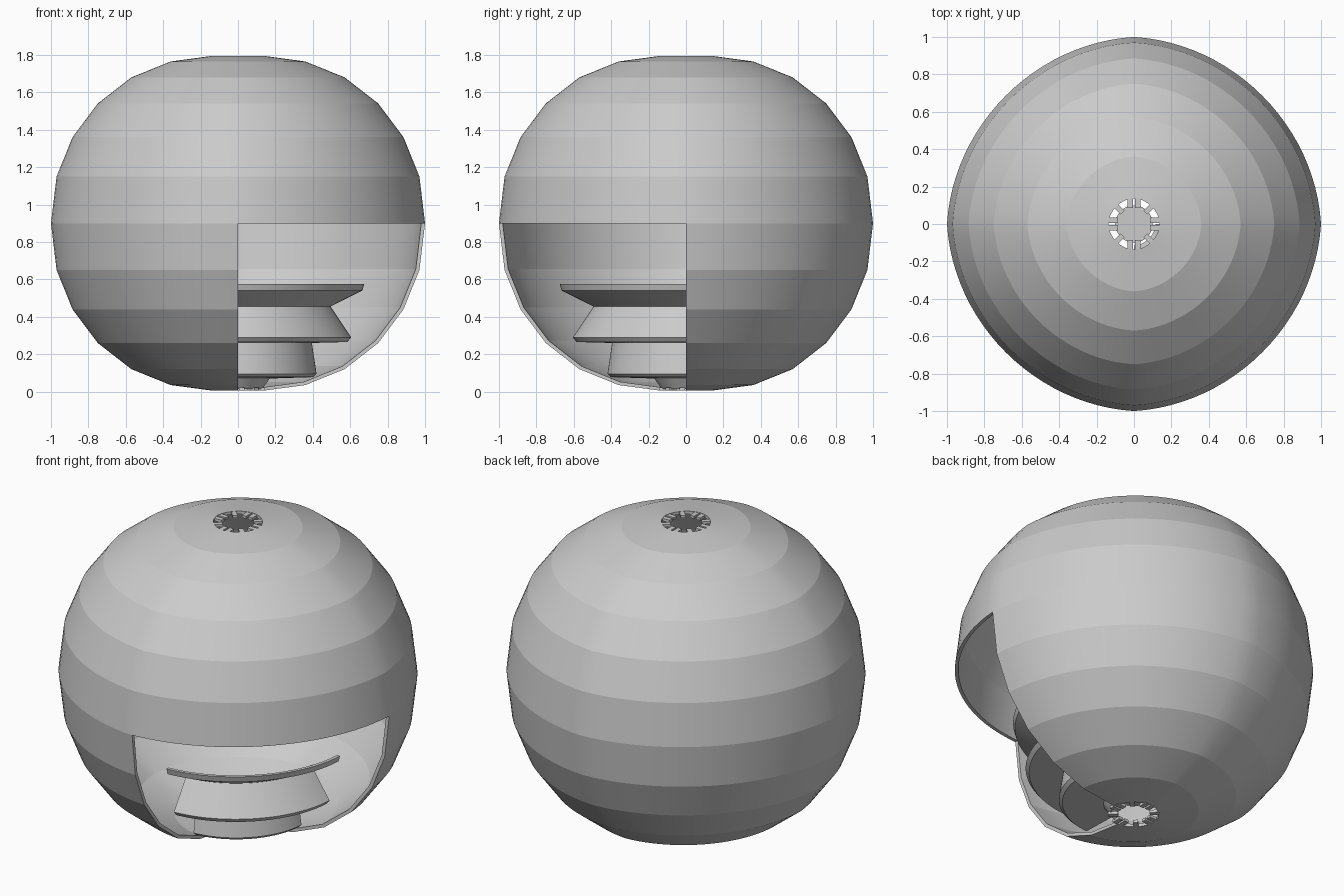
import bpy, bmesh, math

if "Cube" in bpy.data.objects:
    bpy.data.objects.remove(bpy.data.objects["Cube"])

gray = bpy.data.materials.new("plain gray")
gray.use_nodes = True
COLOR = (0.6, 0.6, 0.6, 1)
gray.diffuse_color = COLOR
gray.node_tree.nodes["Principled BSDF"].inputs["Base Color"].default_value = COLOR


def finish(name, bm):
    bmesh.ops.recalc_face_normals(bm, faces=bm.faces)
    mesh = bpy.data.meshes.new(name)
    bm.to_mesh(mesh)
    bm.free()
    mesh.materials.append(gray)
    obj = bpy.data.objects.new(name, mesh)
    bpy.context.collection.objects.link(obj)
    return obj


def revolve(name, loop, start, sweep, steps):
    """Turn a closed (radius, height) loop about z, with a soft ridge on each axis."""
    bm = bmesh.new()
    full = sweep == 360
    rings = []
    for i in range(steps if full else steps + 1):
        a = math.radians(start + sweep * i / steps)
        pinch = 1 - 0.03 * abs(math.sin(2 * a))
        rings.append([bm.verts.new((r * pinch * math.cos(a), r * pinch * math.sin(a), z))
                      for r, z in loop])
    n = len(loop)
    for i in range(steps):
        a, b = rings[i], rings[(i + 1) % len(rings)]
        for j in range(n):
            k = (j + 1) % n
            bm.faces.new((a[j], b[j], b[k], a[k])).smooth = True
    if not full:
        bm.faces.new(rings[0])
        bm.faces.new(rings[-1])
    # keep the horizontal bands crisp
    for ring in rings:
        for v in ring:
            for e in v.link_edges:
                if abs(e.verts[0].co.z - e.verts[1].co.z) < 1e-5:
                    e.smooth = False
    return finish(name, bm)


# Hollow globe: full upper half, lower half missing one quarter
MID = 0.9
outer = [(1, 0), (0.97, 0.25), (0.885, 0.46), (0.75, 0.64),
         (0.57, 0.78), (0.36, 0.865), (0.137, 0.895)]
inner = [(r - 0.02 * r if r > 0.2 else r, h * 0.98) for r, h in outer]
wall = outer + inner[::-1]
revolve("upper_shell", [(r, MID + h) for r, h in wall], 0, 360, 96)
revolve("lower_shell", [(r, MID - h) for r, h in wall], 0, 270, 72)

# Stepped thin-walled skirt filling the open quarter
skirt = [(0.13, 0.015), (0.17, 0.07), (0.40, 0.077), (0.42, 0.095), (0.395, 0.26),
         (0.585, 0.265), (0.605, 0.29), (0.495, 0.455), (0.665, 0.54), (0.675, 0.575)]
lining = [(r - 0.015, z + 0.012) for r, z in skirt]
lining[-1] = (0.655, 0.575)
revolve("stepped_skirt", skirt + lining[::-1], 270, 90, 24)

# Small teeth around the holes at both poles
def teeth(name, z):
    bm = bmesh.new()
    for q in range(4):
        for offset in (-4.5, 4.5, 45):
            # pairs stand parallel on the axes, single teeth on the diagonals
            side = 0.02 if offset > 0 else -0.02
            turn = math.radians(q * 90 + (45 if offset == 45 else 0))
            side = 0 if offset == 45 else side
            made = bmesh.ops.create_cube(bm, size=1)["verts"]
            for v in made:
                x, y, h = v.co.x * 0.055 + 0.113, v.co.y * 0.028 + side, v.co.z * 0.016
                v.co = (x * math.cos(turn) - y * math.sin(turn),
                        x * math.sin(turn) + y * math.cos(turn), z + h)
    finish(name, bm)


teeth("top_teeth", 1.785)
teeth("bottom_teeth", 0.013)

# Round plate hidden low inside the globe
bm = bmesh.new()
bmesh.ops.create_cone(bm, cap_ends=True, segments=24, radius1=0.1, radius2=0.1, depth=0.01)
bmesh.ops.translate(bm, verts=bm.verts, vec=(0, 0, 0.12))
finish("inner_plate", bm)
